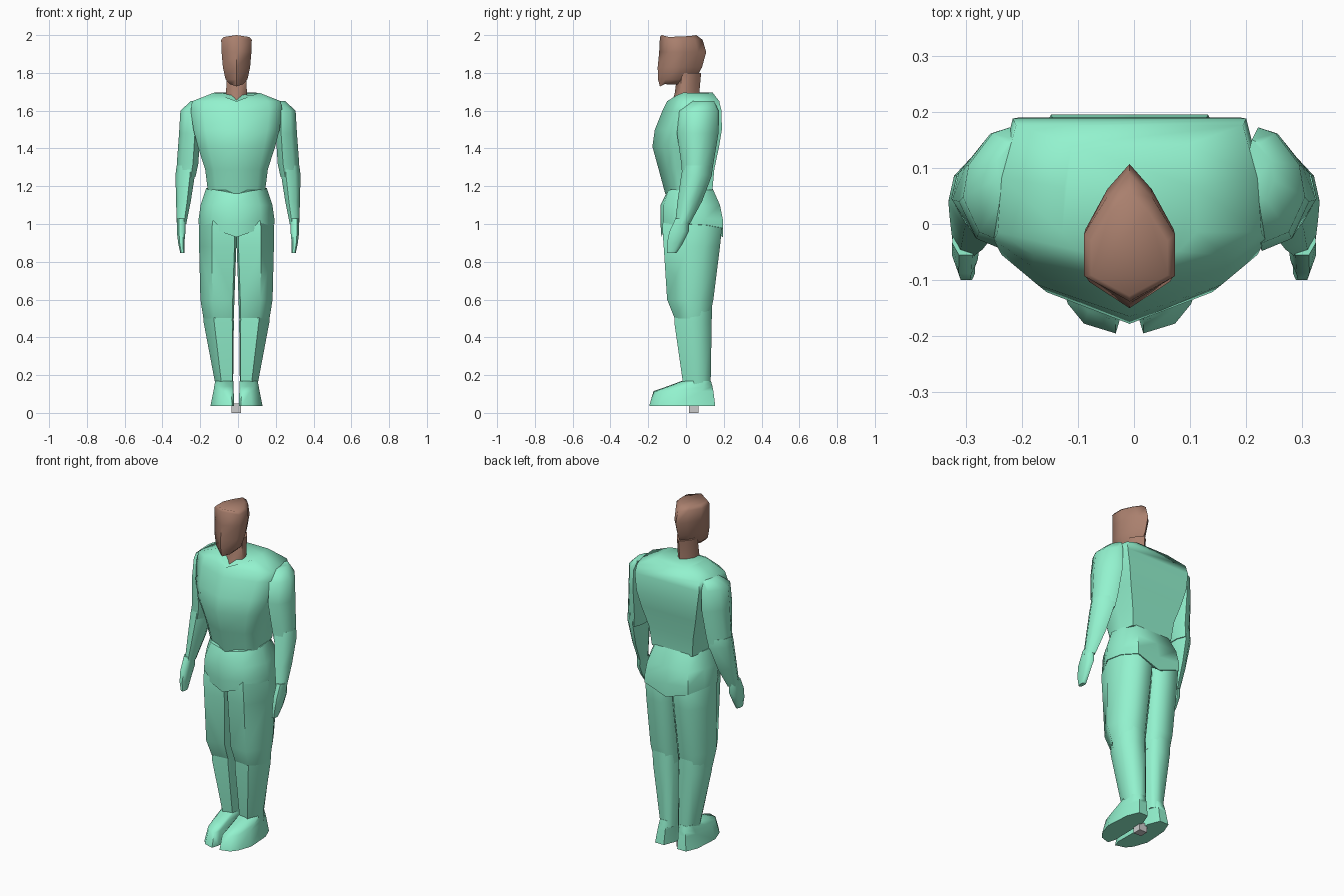
import bpy, bmesh, math

MID = -0.008  # body centre line


def material(name, rgb):
    m = bpy.data.materials.new(name)
    m.diffuse_color = (*rgb, 1)
    return m


CLOTH = material("cloth", (0.29, 0.89, 0.62))
SKIN = material("skin", (0.40, 0.215, 0.155))

# Cross-sections: x is -1..1, y runs 0 (front) to 1 (back)
CHEST = [(0, 0), (.72, .16), (1, .31), (.97, .66), (.86, 1),
         (-.86, 1), (-.97, .66), (-1, .31), (-.72, .16)]
PELVIS = [(0, 0), (.65, .05), (1, .42), (.93, .72), (.7, 1), (0, 1),
          (-.7, 1), (-.93, .72), (-1, .42), (-.65, .05)]
HEAD = [(0, 0), (1, .2), (1, .53), (.5, .82), (0, 1), (-.5, .82), (-1, .53), (-1, .2)]
LEG = [(-.9, .06), (.3, 0), (1, .42), (.86, .72), (.4, 1), (-.6, 1), (-1, .85), (-1, .2)]
ARM = [(-.5, 0), (.45, .1), (1, .4), (.8, .68), (0, .95), (-.6, 1), (-1, .68), (-1, .25)]
HAND = [(-.5, 0), (.5, 0), (1, .3), (.9, .7), (.3, 1), (-.5, 1), (-1, .68), (-1, .25)]
FOOT = [(-.8, 0), (.1, .05), (.55, .15), (1, .38), (.85, .8), (.4, 1),
        (-.5, 1), (-.95, .8), (-1, .12)]


def loft(name, section, rings, mat, mirror=1, centre=0.0, angle=62):
    """rings: z, x min, x max, y front, y back, front drop, back drop"""
    bm = bmesh.new()
    loops = []
    for z, x0, x1, y0, y1, *drop in rings:
        df, db = (drop + [0, 0])[:2]
        loop = []
        for u, t in section:
            x = (x0 + x1) / 2 + u * (x1 - x0) / 2
            zz = z - (1 - abs(u)) * (df * (1 - t) + db * t)
            loop.append(bm.verts.new((centre + mirror * x, y0 + t * (y1 - y0), zz)))
        loops.append(loop)
    n = len(section)
    for a, b in zip(loops, loops[1:]):
        for i in range(n):
            j = (i + 1) % n
            bm.faces.new((a[i], a[j], b[j], b[i]))
    bm.faces.new(loops[0])
    bm.faces.new(loops[-1])
    bmesh.ops.recalc_face_normals(bm, faces=bm.faces)
    me = bpy.data.meshes.new(name)
    bm.to_mesh(me)
    bm.free()
    ob = bpy.data.objects.new(name, me)
    bpy.context.collection.objects.link(ob)
    me.materials.append(mat)
    bpy.ops.object.select_all(action='DESELECT')
    ob.select_set(True)
    bpy.context.view_layer.objects.active = ob
    bpy.ops.object.shade_smooth_by_angle(angle=math.radians(angle))
    return ob


# Head, with a tapered jaw
loft("head", HEAD, [
    (1.74, -.034, .034, -.138, -.02, .012),
    (1.765, -.058, .058, -.148, .05),
    (1.83, -.072, .072, -.15, .085),
    (1.91, -.079, .079, -.142, .107),
    (1.975, -.081, .081, -.138, .088, -.015),
    (1.99, -.068, .068, -.128, .055, -.01, -.01)], SKIN, centre=MID)

# Neck leaning forward
loft("neck", HEAD, [
    (1.60, -.062, .062, -.09, .09),
    (1.69, -.055, .055, -.06, .07),
    (1.80, -.052, .052, -.045, .08)], SKIN, centre=MID)

# Chest with V neckline
loft("torso", CHEST, [
    (1.18, -.152, .152, -.11, .14, .02),
    (1.29, -.166, .166, -.145, .15),
    (1.41, -.205, .205, -.178, .175),
    (1.50, -.228, .228, -.165, .19),
    (1.60, -.242, .242, -.125, .188),
    (1.65, -.235, .235, -.10, .176),
    (1.695, -.12, .12, -.085, .142, .055)], CLOTH, centre=MID)

# Hips, with the lower edge dropping to the crotch
loft("hips", PELVIS, [
    (1.00, -.20, .20, -.13, .195, .07, .07),
    (1.03, -.20, .20, -.135, .195, .03, .02),
    (1.10, -.19, .19, -.135, .18),
    (1.19, -.16, .16, -.105, .14, .03)], CLOTH, centre=MID)

for side, s in (("left", 1), ("right", -1)):
    # Legs
    loft(side + "_thigh", LEG, [
        (.50, .014, .175, -.06, .125),
        (.60, .011, .191, -.10, .145),
        (.88, .001, .198, -.118, .18),
        (.99, .0, .198, -.126, .191),
        (1.06, .0, .185, -.11, .175)], CLOTH, s, MID)
    loft(side + "_shin", LEG, [
        (.13, .018, .108, -.012, .13),
        (.48, .014, .174, -.062, .136),
        (.58, .02, .178, -.06, .138)], CLOTH, s, MID)
    loft(side + "_foot", FOOT, [
        (.036, .012, .138, -.195, .155),
        (.115, .015, .122, -.172, .145),
        (.14, .016, .118, -.10, .14),
        (.17, .017, .112, -.02, .132)], CLOTH, s, MID)
    # Arms
    loft(side + "_upper_arm", ARM, [
        (1.25, .225, .322, -.02, .135),
        (1.32, .21, .324, -.025, .145),
        (1.48, .20, .312, -.048, .172),
        (1.60, .20, .305, -.035, .172),
        (1.65, .20, .25, .03, .15)], CLOTH, s)
    loft(side + "_forearm", ARM, [
        (1.00, .274, .324, -.058, .02),
        (1.12, .25, .328, -.045, .085),
        (1.26, .228, .331, -.025, .138),
        (1.31, .232, .325, -.015, .135)], CLOTH, s)
    loft(side + "_hand", HAND, [
        (.847, .283, .306, -.10, -.05),
        (.90, .284, .317, -.10, -.015),
        (.96, .278, .324, -.088, .015),
        (1.03, .276, .324, -.055, .015)], CLOTH, s)

# Small stand peg between the feet
bpy.ops.mesh.primitive_cube_add(size=.05, location=(-.01, .04, .025))
bpy.context.object.name = "base_peg"
